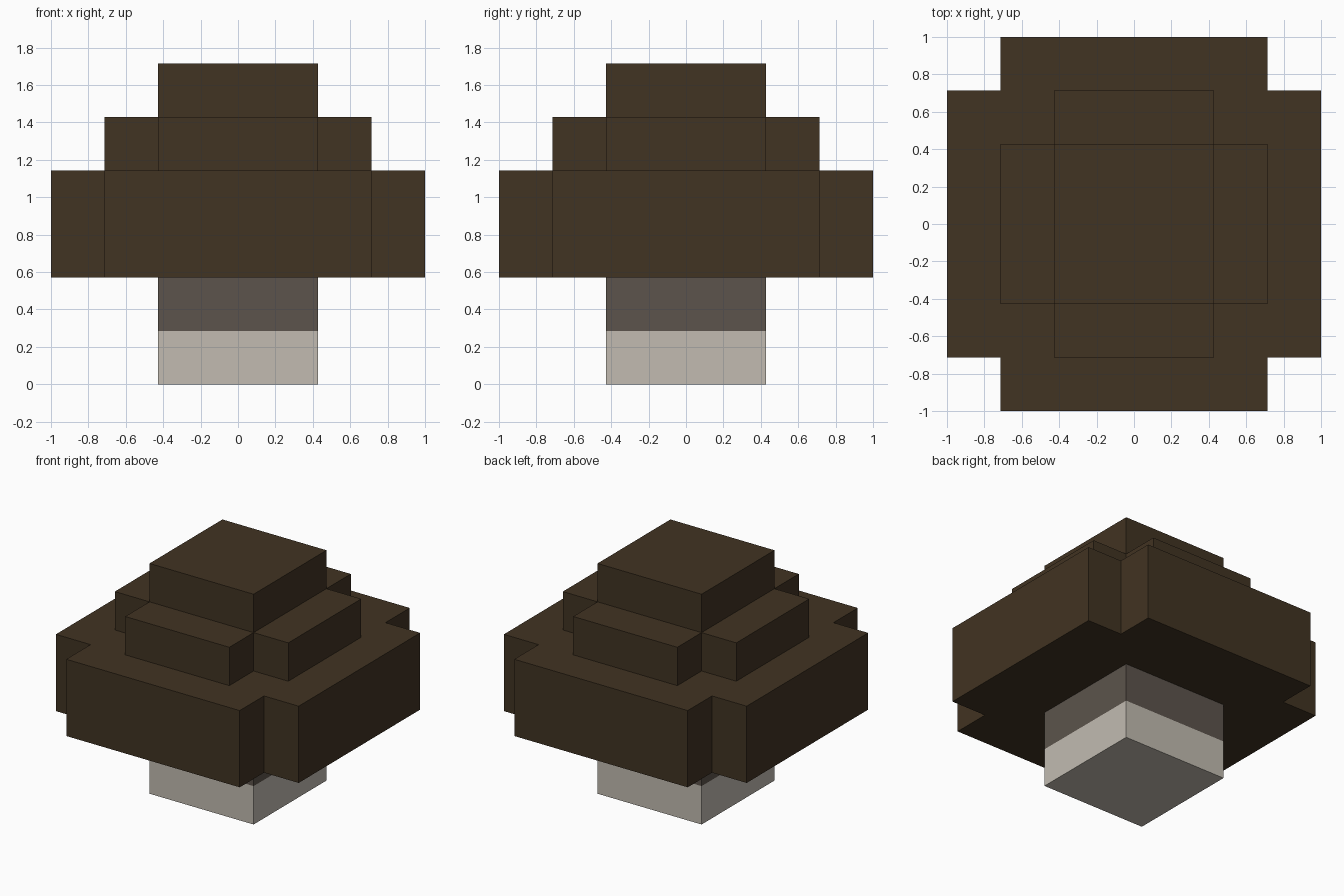
import bpy
import bmesh

if "Cube" in bpy.data.objects:
    bpy.data.objects.remove(bpy.data.objects["Cube"])

U = 2 / 14  # one grid unit; the cap is 14 units wide


def material(name, rgb):
    m = bpy.data.materials.new(name)
    m.diffuse_color = (*rgb, 1)
    m.use_nodes = True
    m.node_tree.nodes["Principled BSDF"].inputs["Base Color"].default_value = m.diffuse_color
    return m


brown = material("dark brown", (0.053, 0.033, 0.016))
pale = material("pale stone", (0.54, 0.50, 0.44))
grey = material("brown grey", (0.107, 0.088, 0.072))


def prism(name, outline, levels, mats):
    """Extrude an outline through the levels, one material per band."""
    bm = bmesh.new()
    rings = [[bm.verts.new((x * U, y * U, z * U)) for x, y in outline] for z in levels]
    bm.faces.new(rings[0][::-1])
    top = bm.faces.new(rings[-1])
    top.material_index = len(mats) - 1
    n = len(outline)
    for band, (lo, hi) in enumerate(zip(rings, rings[1:])):
        for i in range(n):
            j = (i + 1) % n
            f = bm.faces.new((lo[i], lo[j], hi[j], hi[i]))
            f.material_index = band
    mesh = bpy.data.meshes.new(name)
    bm.to_mesh(mesh)
    bm.free()
    for m in mats:
        mesh.materials.append(m)
    obj = bpy.data.objects.new(name, mesh)
    bpy.context.collection.objects.link(obj)


def square(r):
    return [(-r, -r), (r, -r), (r, r), (-r, r)]


def cross(r, s):
    """Plus-shaped outline: reach r, arm half width s."""
    return [(-s, -r), (s, -r), (s, -s), (r, -s), (r, s), (s, s),
            (s, r), (-s, r), (-s, s), (-r, s), (-r, -s), (-s, -s)]


# Stem: pale lower half, dark upper half
prism("stem", square(3), (0, 2, 4), [pale, grey])
# Stepped cap: wide tier, narrower cross tier, square top
prism("cap_lower_tier", cross(7, 5), (4, 8), [brown])
prism("cap_middle_tier", cross(5, 3), (8, 10), [brown])
prism("cap_top", square(3), (10, 12), [brown])
